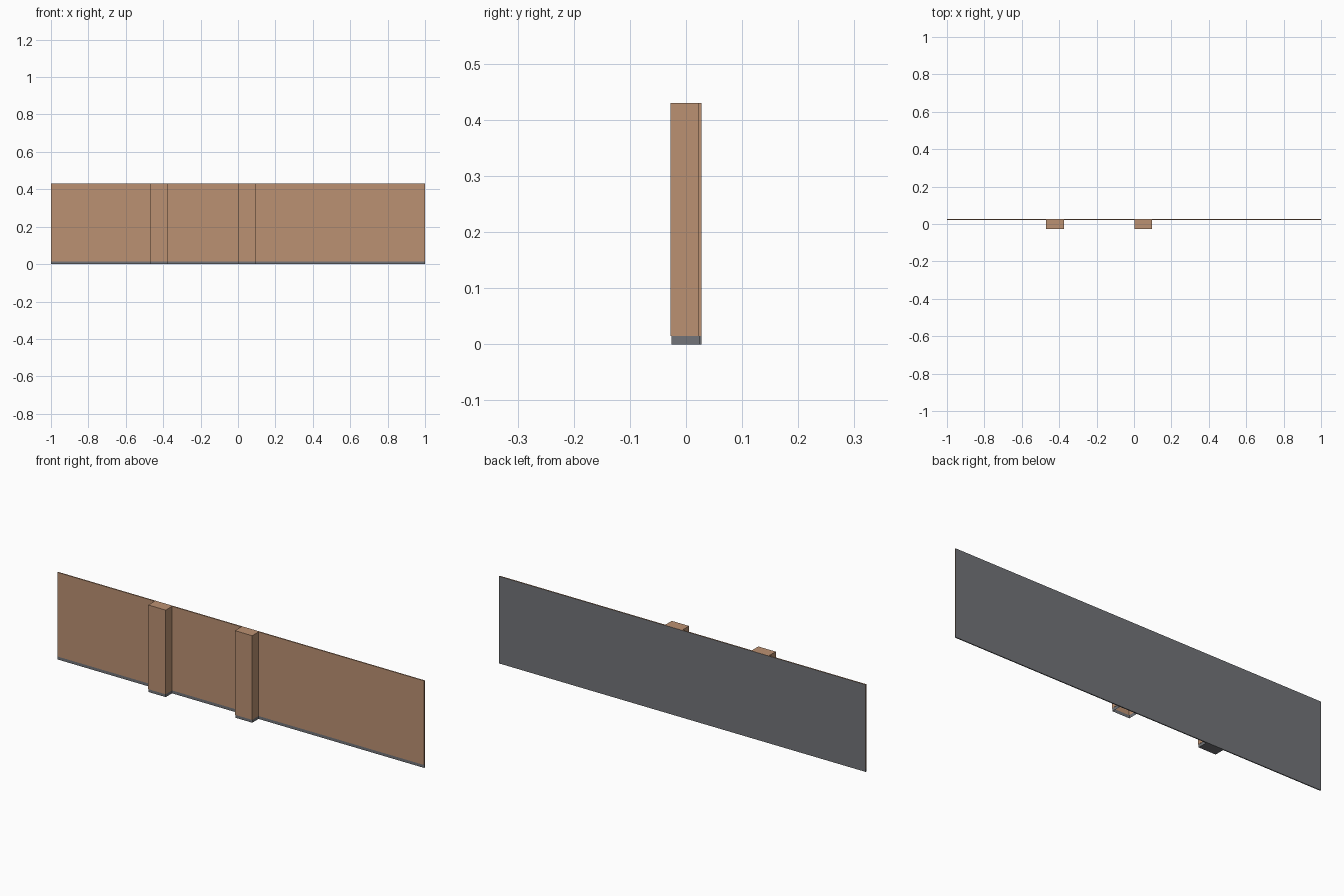
import bpy, bmesh

if "Cube" in bpy.data.objects:
    bpy.data.objects.remove(bpy.data.objects["Cube"])


def material(name, rgb):
    m = bpy.data.materials.new(name)
    m.diffuse_color = (*rgb, 1)
    m.use_nodes = True
    m.node_tree.nodes["Principled BSDF"].inputs["Base Color"].default_value = m.diffuse_color
    return m


TAN = material("tan plaster", (0.50, 0.285, 0.17))
GREY = material("grey", (0.17, 0.175, 0.19))


def box(name, lo, hi, mat, skip=(), alt=None, alt_dir=None):
    """Box from corner to corner; skip drops faces by normal, alt recolours one side."""
    bm = bmesh.new()
    bmesh.ops.create_cube(bm, size=1)
    for v in bm.verts:
        v.co = [a + (c + 0.5) * (b - a) for a, b, c in zip(lo, hi, v.co)]
    bm.normal_update()
    facing = lambda f, d: sum(a * b for a, b in zip(f.normal, d)) > 0.9
    for f in bm.faces:
        if alt and facing(f, alt_dir):
            f.material_index = 1
    drop = [f for f in bm.faces if any(facing(f, d) for d in skip)]
    bmesh.ops.delete(bm, geom=drop, context='FACES')
    me = bpy.data.meshes.new(name)
    bm.to_mesh(me)
    bm.free()
    me.materials.append(mat)
    if alt:
        me.materials.append(alt)
    ob = bpy.data.objects.new(name, me)
    bpy.context.collection.objects.link(ob)


UP, DOWN, BACK = (0, 0, 1), (0, 0, -1), (0, 1, 0)
TOP, BASE = 0.43, 0.015
FRONT, FACE, REAR = -0.028, 0.022, 0.028

# wall panel: tan front and edges, grey back, grey skirting strip below
box("wall_panel", (-1, FACE, BASE), (1, REAR, TOP), TAN, (DOWN,), GREY, BACK)
box("wall_skirting", (-1, FACE + 0.001, 0), (1, REAR, BASE), GREY, (UP,))

# pillars with slightly recessed skirting; the right one is open underneath
for side, x0, x1, skip in (("left", -0.47, -0.375, (UP, BACK)),
                           ("right", 0.003, 0.097, (UP, DOWN, BACK))):
    box(side + "_pillar", (x0, FRONT, BASE), (x1, FACE, TOP), TAN, (DOWN, BACK))
    box(side + "_pillar_skirting", (x0 + 0.001, FRONT + 0.002, 0),
        (x1 - 0.001, FACE + 0.001, BASE), GREY, skip)
